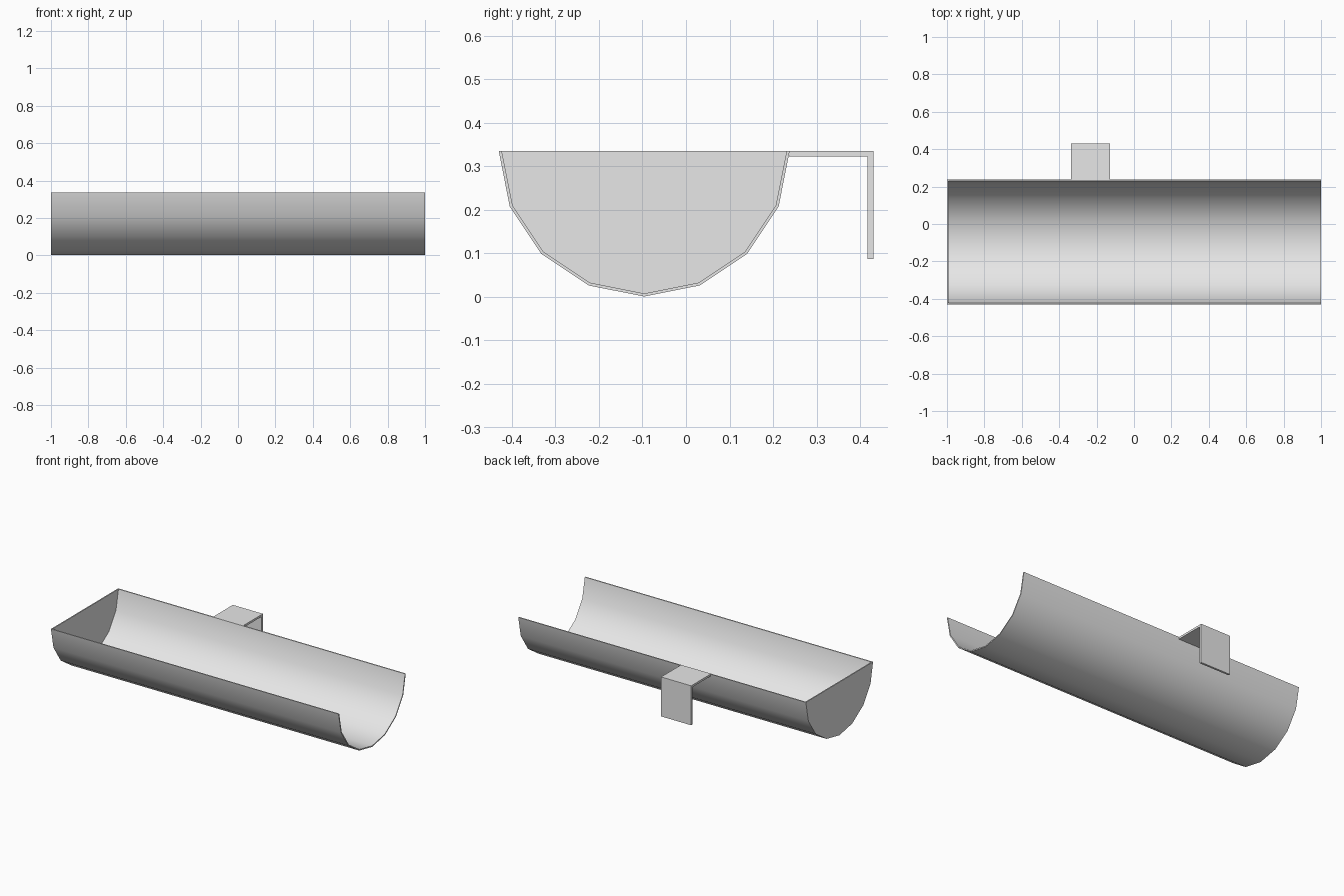
import bpy
import bmesh
from math import sin, cos, pi

if "Cube" in bpy.data.objects:
    bpy.data.objects.remove(bpy.data.objects["Cube"], do_unlink=True)

grey = bpy.data.materials.new("light_grey")
grey.use_nodes = True
grey.diffuse_color = (0.8, 0.8, 0.8, 1)
grey.node_tree.nodes["Principled BSDF"].inputs["Base Color"].default_value = (0.8, 0.8, 0.8, 1)

TOP = 0.335
CENTRE_Y = -0.096
OUTER = 0.334
WALL = 0.007
SEGMENTS = 8


def arc(radius):
    """Lower half circle from the front rim to the back rim, as (y, z)."""
    angles = [pi * i / SEGMENTS for i in range(SEGMENTS + 1)]
    return [(CENTRE_Y - radius * cos(a), TOP - radius * sin(a)) for a in angles]


def extrude_profile(name, profile, x_start, x_end):
    """Solid made by sweeping a (y, z) outline along x."""
    bm = bmesh.new()
    face = bm.faces.new([bm.verts.new((x_start, y, z)) for y, z in profile])
    swept = bmesh.ops.extrude_face_region(bm, geom=[face], use_keep_orig=True)
    verts = [v for v in swept["geom"] if isinstance(v, bmesh.types.BMVert)]
    bmesh.ops.translate(bm, verts=verts, vec=(x_end - x_start, 0, 0))
    bmesh.ops.recalc_face_normals(bm, faces=bm.faces)
    mesh = bpy.data.meshes.new(name)
    bm.to_mesh(mesh)
    bm.free()
    mesh.materials.append(grey)
    obj = bpy.data.objects.new(name, mesh)
    bpy.context.collection.objects.link(obj)
    return obj


# Half-round trough wall, open at the +x end
trough = extrude_profile("trough", arc(OUTER) + arc(OUTER - WALL)[::-1], -1, 1)
bpy.ops.object.select_all(action="DESELECT")
trough.select_set(True)
bpy.context.view_layer.objects.active = trough
bpy.ops.object.shade_smooth_by_angle(angle=pi / 6)

# Flat plate closing the -x end
extrude_profile("end_cap", arc(OUTER - WALL), -1, -1 + WALL)

# Hanging hook on the back rim: a shelf with a plate folded down
rim, back, sheet, drop = CENTRE_Y + OUTER - 0.002, 0.43, 0.013, 0.087
hook = [(rim, TOP), (back, TOP), (back, drop), (back - sheet, drop),
        (back - sheet, TOP - sheet), (rim, TOP - sheet)]
extrude_profile("hanging_hook", hook, -0.337, -0.128)
